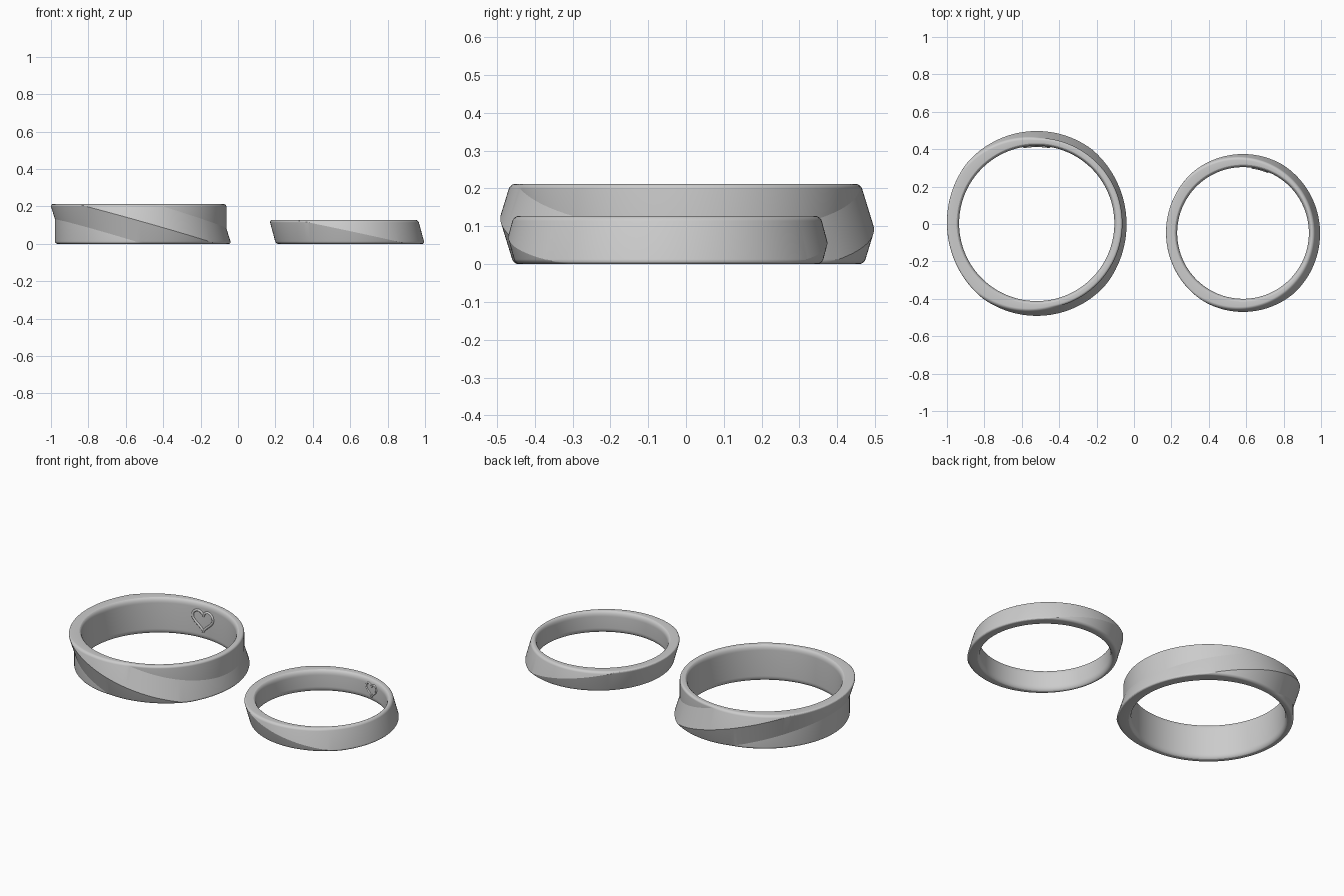
import bpy, bmesh, math
from math import sin, cos, pi, radians

if "Cube" in bpy.data.objects:
    bpy.data.objects.remove(bpy.data.objects["Cube"])

SEG = 192     # steps round each band
ARC = 8       # steps in each rounded edge


def finish(bm, name, angle):
    bmesh.ops.remove_doubles(bm, verts=bm.verts, dist=0.00005)
    bmesh.ops.recalc_face_normals(bm, faces=bm.faces)
    me = bpy.data.meshes.new(name)
    bm.to_mesh(me)
    bm.free()
    ob = bpy.data.objects.new(name, me)
    bpy.context.collection.objects.link(ob)
    bpy.ops.object.select_all(action='DESELECT')
    ob.select_set(True)
    bpy.context.view_layer.objects.active = ob
    bpy.ops.object.shade_smooth_by_angle(angle=radians(angle))


def make_band(name, cx, cy, h, r_in, r_min, r_ridge, slope, swing, phase):
    """Ring whose outer ridge climbs from the bottom on +x to the top on -x."""
    c = 0.013              # outer edge rounding
    ci, cz = 0.017, 0.03   # inner edge rounding: radial, vertical
    reach = (r_ridge - r_min) / slope
    clamp = lambda z: min(max(z, c), h - c)
    bm = bmesh.new()
    rings = []
    for i in range(SEG):
        t = 2 * pi * i / SEG
        zr = h / 2 - swing * cos(t - phase)
        outer = lambda z: max(r_min, r_ridge - slope * abs(z - zr))
        prof = []
        # outer side, bottom to top
        for k in range(ARC + 1):
            a = pi / 2 * (1 - k / ARC)
            z = c - c * sin(a)
            prof.append((outer(z) - c * (1 - cos(a)), z))
        for z in (zr - reach, zr, zr + reach):
            prof.append((outer(clamp(z)), clamp(z)))
        for k in range(ARC + 1):
            a = pi / 2 * k / ARC
            z = h - c + c * sin(a)
            prof.append((outer(z) - c * (1 - cos(a)), z))
        # inner side, top to bottom
        for k in range(ARC + 1):
            a = pi / 2 * (1 - k / ARC)
            prof.append((r_in + ci * (1 - cos(a)), h - cz + cz * sin(a)))
        for k in range(ARC + 1):
            a = pi / 2 * k / ARC
            prof.append((r_in + ci * (1 - cos(a)), cz - cz * sin(a)))
        rings.append([bm.verts.new((cx + r * cos(t), cy + r * sin(t), z)) for r, z in prof])
    n = len(rings[0])
    for i in range(SEG):
        a, b = rings[i], rings[(i + 1) % SEG]
        for j in range(n):
            k = (j + 1) % n
            bm.faces.new((a[j], b[j], b[k], a[k]))
    finish(bm, name, 14)


def make_heart(name, cx, cy, zc, r, angle, size, tube):
    """Raised heart outline wrapped on the inner wall."""
    n, m = 72, 10
    pts = []
    for i in range(n):
        t = 2 * pi * (i + 0.5) / n
        u = 16 * sin(t) ** 3 / 32 * size
        v = (13 * cos(t) - 5 * cos(2 * t) - 2 * cos(3 * t) - cos(4 * t) + 2.5) / 32 * size
        pts.append((u, v))
    bm = bmesh.new()
    loops = []
    for i, (u, v) in enumerate(pts):
        p, q = pts[i - 1], pts[(i + 1) % n]
        d = math.hypot(q[0] - p[0], q[1] - p[1])
        nu, nv = (q[1] - p[1]) / d, -(q[0] - p[0]) / d
        loop = []
        for k in range(m):
            a = 2 * pi * k / m
            uu, vv = u + nu * tube * cos(a), v + nv * tube * cos(a)
            rr = r - tube * sin(a)
            t = angle - uu / r
            loop.append(bm.verts.new((cx + rr * cos(t), cy + rr * sin(t), zc + vv)))
        loops.append(loop)
    for i in range(n):
        a, b = loops[i], loops[(i + 1) % n]
        for j in range(m):
            k = (j + 1) % m
            bm.faces.new((a[j], b[j], b[k], a[k]))
    finish(bm, name, 50)


# large ring
make_band("large_band", -0.52, 0.003, 0.212, 0.415, 0.458, 0.494, 0.31, 0.14, radians(6))
make_heart("large_heart", -0.52, 0.003, 0.106, 0.415, radians(90), 0.135, 0.007)

# small ring
make_band("small_band", 0.583, -0.048, 0.127, 0.352, 0.380, 0.422, 0.27, 0.09, radians(5))
make_heart("small_heart", 0.583, -0.048, 0.064, 0.352, radians(75), 0.085, 0.005)
